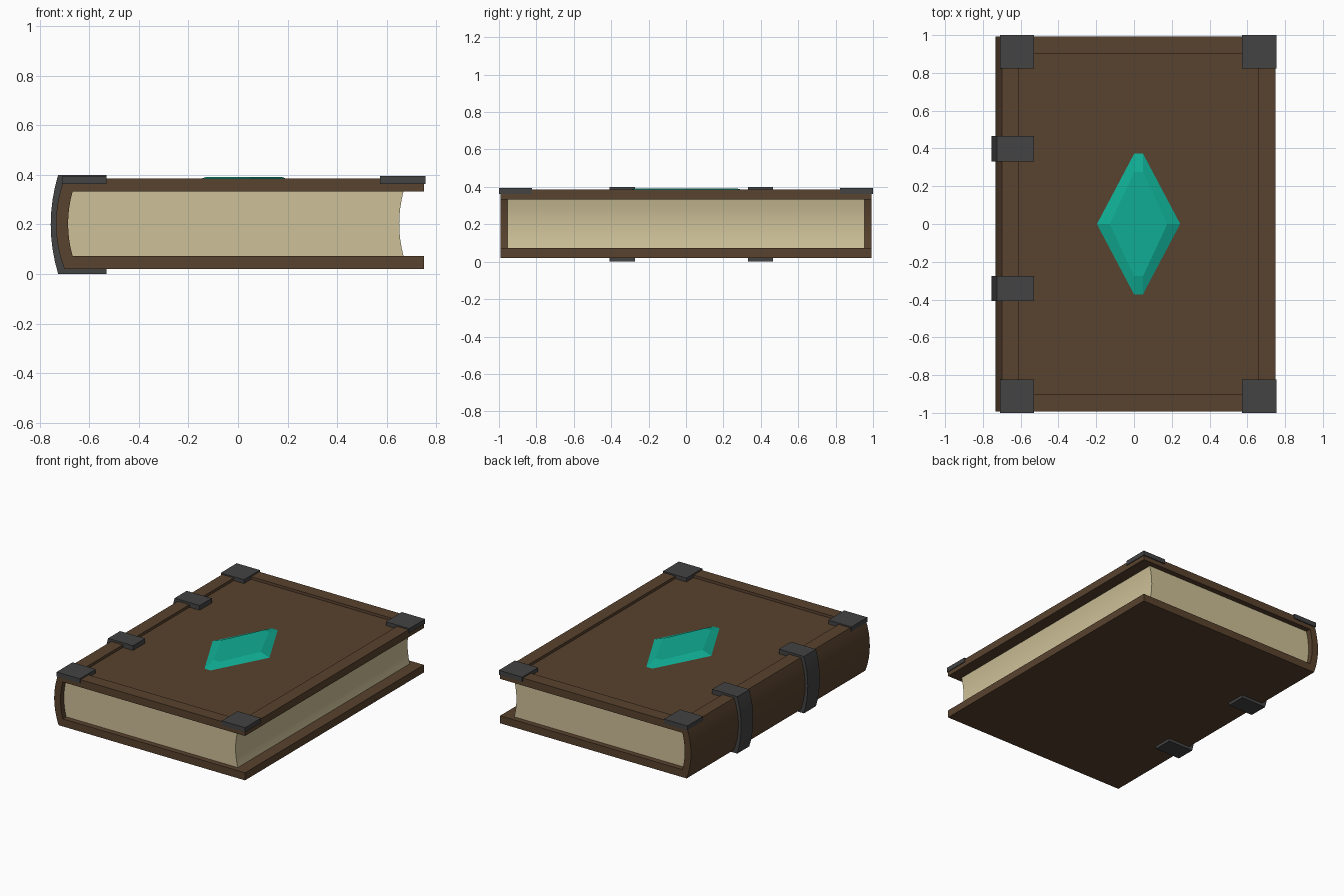
import bpy, bmesh

if "Cube" in bpy.data.objects:
    bpy.data.objects.remove(bpy.data.objects["Cube"])

def srgb(r, g, b):
    f = lambda c: c / 12.92 if c <= 0.04045 else ((c + 0.055) / 1.055) ** 2.4
    return (f(r / 255), f(g / 255), f(b / 255), 1)

def material(name, *rgb):
    m = bpy.data.materials.new(name)
    m.diffuse_color = srgb(*rgb)
    m.use_nodes = True
    m.node_tree.nodes["Principled BSDF"].inputs["Base Color"].default_value = m.diffuse_color
    return m

leather = material("brown leather", 88, 66, 46)
paper = material("cream paper", 206, 193, 152)
iron = material("dark iron", 67, 67, 67)
jewel = material("teal jewel", 16, 174, 149)

def finish(name, bm, mat):
    bmesh.ops.recalc_face_normals(bm, faces=bm.faces)
    me = bpy.data.meshes.new(name)
    bm.to_mesh(me)
    bm.free()
    me.materials.append(mat)
    ob = bpy.data.objects.new(name, me)
    bpy.context.collection.objects.link(ob)
    bpy.ops.object.select_all(action='DESELECT')
    ob.select_set(True)
    bpy.context.view_layer.objects.active = ob
    bpy.ops.object.shade_smooth_by_angle(angle=0.5)
    return ob

def curve(x, bulge, z0, z1, n=8):
    """Points going up from z0 to z1, bowed toward -x by bulge."""
    ts = [-1 + 2 * i / n for i in range(n + 1)]
    return [(x - bulge * (1 - t * t), z0 + (z1 - z0) * (t + 1) / 2) for t in ts]

def extrude_profile(points, y0, y1):
    """Extrude a closed x-z outline along y."""
    bm = bmesh.new()
    face = bm.faces.new([bm.verts.new((x, y0, z)) for x, z in points])
    new = bmesh.ops.extrude_face_region(bm, geom=[face])["geom"]
    bmesh.ops.translate(bm, vec=(0, y1 - y0, 0),
                        verts=[v for v in new if isinstance(v, bmesh.types.BMVert)])
    bmesh.ops.recalc_face_normals(bm, faces=bm.faces)
    return bm

# Cover: two boards joined by a rounded spine, with a sunken front panel
outline = (curve(-0.70, 0.034, 0.02, 0.385) + [(0.75, 0.385), (0.75, 0.332)]
           + curve(-0.667, 0.018, 0.073, 0.332)[::-1] + [(0.75, 0.073), (0.75, 0.02)])
bm = extrude_profile(outline, -0.993, 0.993)
top = [max((f for f in bm.faces if f.normal.z > 0.9), key=lambda f: f.calc_center_median().z)]
bmesh.ops.inset_region(bm, faces=top, thickness=0.09, use_even_offset=True)
bmesh.ops.inset_region(bm, faces=top, thickness=0.001, depth=-0.018, use_even_offset=True)
finish("cover", bm, leather)

# Page block: rounded at the spine, hollowed at the fore edge
pages = curve(-0.667, 0.018, 0.073, 0.332) + curve(0.667, 0.017, 0.073, 0.332)[::-1]
finish("pages", extrude_profile(pages, -0.955, 0.955), paper)

# Iron straps wrapped around the spine
strap = ([(-0.53, 0)] + curve(-0.725, 0.03, 0, 0.40) + [(-0.53, 0.40), (-0.53, 0.365)]
         + curve(-0.69, 0.034, 0.022, 0.365)[::-1] + [(-0.53, 0.022)])
for name, y in (("front_strap", -0.341), ("back_strap", 0.399)):
    finish(name, extrude_profile(strap, y - 0.067, y + 0.067), iron)

# Iron corner plates on the front cover
for side, x0, x1 in (("left", -0.71, -0.53), ("right", 0.573, 0.755)):
    for end, y0, y1 in (("front", -1.0, -0.823), ("back", 0.823, 1.0)):
        box = [(x0, 0.362), (x1, 0.362), (x1, 0.394), (x0, 0.394)]
        finish(f"{end}_{side}_corner", extrude_profile(box, y0, y1), iron)

# Faceted gem: long hexagon bevelled up to a flat table
def hexagon(bm, half_x, half_y, z):
    pts = [(-half_x, 0), (-0.024, -half_y), (0.024, -half_y),
           (half_x, 0), (0.024, half_y), (-0.024, half_y)]
    return [bm.verts.new((0.024 + x, y, z)) for x, y in pts]

bm = bmesh.new()
low, high = hexagon(bm, 0.223, 0.376, 0.366), hexagon(bm, 0.152, 0.275, 0.391)
bm.faces.new(low[::-1])
bm.faces.new(high)
for i in range(6):
    j = (i + 1) % 6
    bm.faces.new((low[i], low[j], high[j], high[i]))
gem = finish("gem", bm, jewel)
gem.data.polygons.foreach_set("use_smooth", [False] * len(gem.data.polygons))
